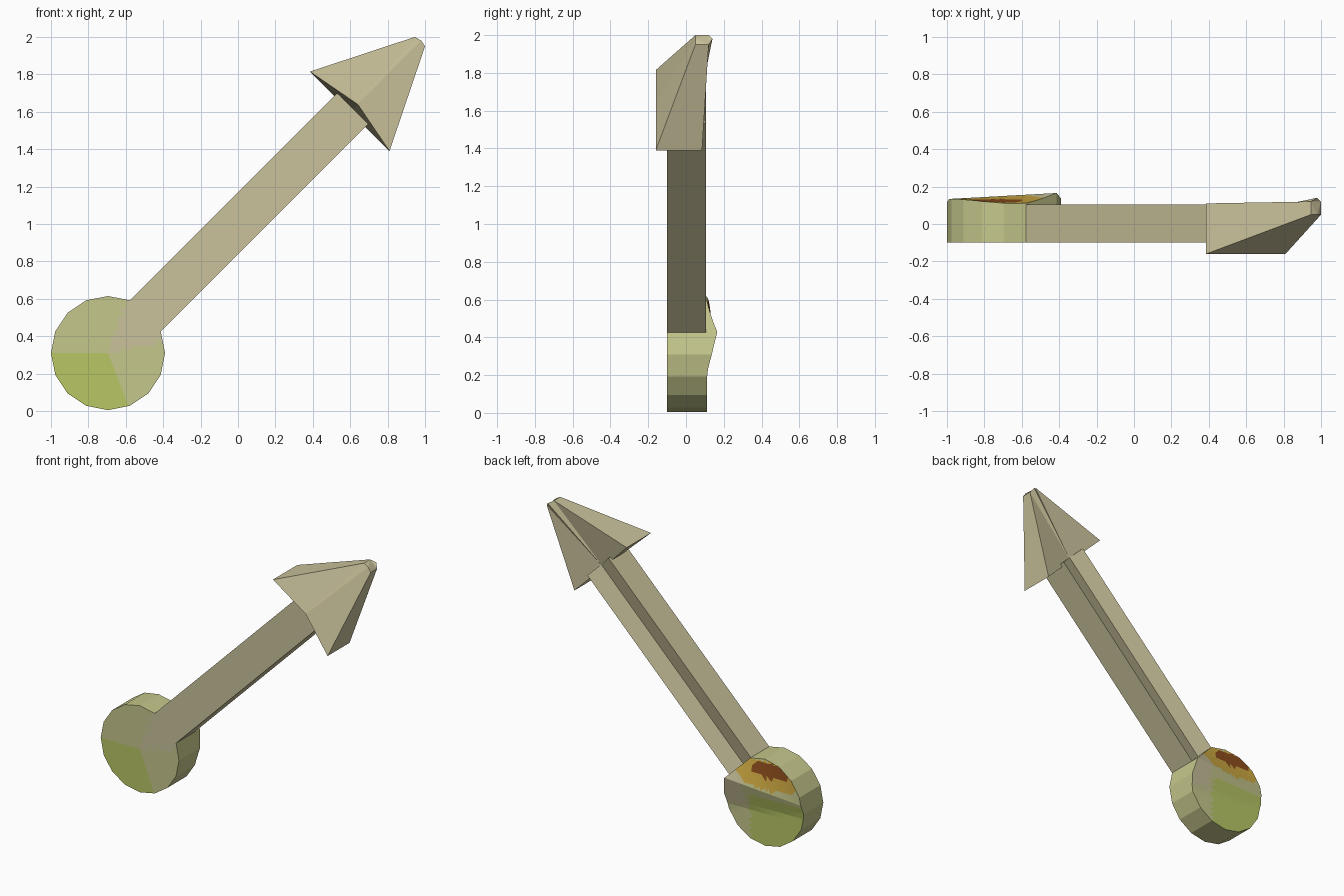
import bpy, bmesh, math
from mathutils import Vector

if "Cube" in bpy.data.objects:
    bpy.data.objects.remove(bpy.data.objects["Cube"])


def material(name, rgb):
    m = bpy.data.materials.new(name)
    m.diffuse_color = (*rgb, 1)
    m.use_nodes = True
    m.node_tree.nodes["Principled BSDF"].inputs["Base Color"].default_value = m.diffuse_color
    return m


TAN = material("tan", (0.59, 0.54, 0.33))
OLIVE = material("olive_tan", (0.56, 0.57, 0.26))
GREEN = material("lime_green", (0.48, 0.57, 0.13))
ORANGE = material("ochre", (0.62, 0.40, 0.055))
BROWN = material("red_brown", (0.26, 0.075, 0.012))


def finish(bm, name, mats):
    bmesh.ops.recalc_face_normals(bm, faces=bm.faces[:])
    me = bpy.data.meshes.new(name)
    bm.to_mesh(me)
    bm.free()
    for m in mats:
        me.materials.append(m)
    ob = bpy.data.objects.new(name, me)
    bpy.context.collection.objects.link(ob)
    return ob


def loft(bm, a, b):
    """Closed solid between two matching outlines."""
    va = [bm.verts.new(p) for p in a]
    vb = [bm.verts.new(p) for p in b]
    n = len(va)
    for i in range(n):
        j = (i + 1) % n
        bm.faces.new((va[i], va[j], vb[j], vb[i]))
    bm.faces.new(va)
    bm.faces.new(vb)


CX, CZ, R = -0.695, 0.31, 0.305
S = math.sqrt(0.5)
FRONT = -0.10

# Shaft: square bar at 45 degrees with a shallow groove along its back
section = [(-0.117, FRONT), (0.117, FRONT), (0.117, 0.105), (0, 0.067), (-0.117, 0.105)]


def along(t):
    return [(CX + S * (t + u), y, CZ + S * (t - u)) for u, y in section]


bm = bmesh.new()
loft(bm, along(0.28), along(1.85))
bmesh.ops.triangulate(bm, faces=[f for f in bm.faces if len(f.verts) > 4])
finish(bm, "shaft", [TAN])

# Arrow head: notched base lofted to a small blunt tip
base = [(0.385, -0.16, 1.815), (0.64, -0.16, 1.64), (0.81, -0.16, 1.39),
        (0.81, 0.085, 1.39), (0.60, 0.062, 1.60), (0.385, 0.11, 1.815)]
tip = [(0.945, 0.05, 2.0), (0.98, 0.05, 1.98), (1.0, 0.05, 1.95),
       (1.0, 0.12, 1.95), (0.98, 0.14, 1.98), (0.945, 0.12, 2.0)]
bm = bmesh.new()
loft(bm, base, tip)
bmesh.ops.triangulate(bm, faces=bm.faces[:])
finish(bm, "arrow_head", [TAN])


# Round end: sixteen-sided disc, flat where the shaft joins, creased back
def crease_z(x):
    return 0.43 + 0.1 * (x + 0.41)


def back_y(x, z):
    ridge = 0.135 + 0.055 * (x + 0.97)
    d = z - crease_z(x)
    if d > 0:
        return ridge - 0.6 * max(0, x + 1) * d
    return max(min(0.112, ridge), ridge + 0.25 * d)


bm = bmesh.new()
rim = [math.radians(22.5 * i) for i in range(16) if i != 2]
ring = [(CX + R * math.cos(a), CZ + R * math.sin(a)) for a in rim]
loft(bm, [(x, FRONT, z) for x, z in ring], [(x, 0.12, z) for x, z in ring])


def cut(point, normal):
    bmesh.ops.bisect_plane(bm, geom=bm.verts[:] + bm.edges[:] + bm.faces[:], dist=1e-5,
                           plane_co=point, plane_no=Vector(normal).normalized())


cut((-0.41, 0, 0.43), (-0.1, 0, 1))
cut((CX, 0, CZ), (0, 0, 1))
cut((CX, 0, CZ), (0.26, 0, 0.10))
for k in range(1, 16):
    cut((-1 + 0.04 * k, 0, 0), (1, 0, 0))
    cut((0, 0, 0.04 * k - 0.01), (0, 0, 1))
for v in bm.verts:
    if v.co.y > 0.1:
        v.co.y = back_y(v.co.x, v.co.z)
bmesh.ops.triangulate(bm, faces=[f for f in bm.faces if len(f.verts) > 3])
bm.normal_update()
for f in bm.faces:
    c = f.calc_center_median()
    x, z = c.x, c.z
    idx = 1
    if all(v.co.y < -0.09 for v in f.verts):
        # front: lime wedge at lower left, tan wedge towards the shaft
        ang = math.degrees(math.atan2(z - CZ, x - CX)) % 360
        if 180 <= ang <= 291:
            idx = 2
        elif 12 < ang < 72:
            idx = 0
    elif all(v.co.y > 0.08 for v in f.verts):
        # back: ochre and red-brown patch on top, lime below, tan by the shaft
        if ((x + 0.74) / 0.15) ** 2 + ((z - 0.545) / 0.05) ** 2 < 1:
            idx = 4
        elif ((x + 0.73) / 0.25) ** 2 + ((z - 0.51) / 0.095) ** 2 < 1:
            idx = 3
        elif x < -0.58 and z < 0.34:
            idx = 2
        elif x > -0.54 and z > 0.25:
            idx = 0
    f.material_index = idx
finish(bm, "round_end", [TAN, OLIVE, GREEN, ORANGE, BROWN])
